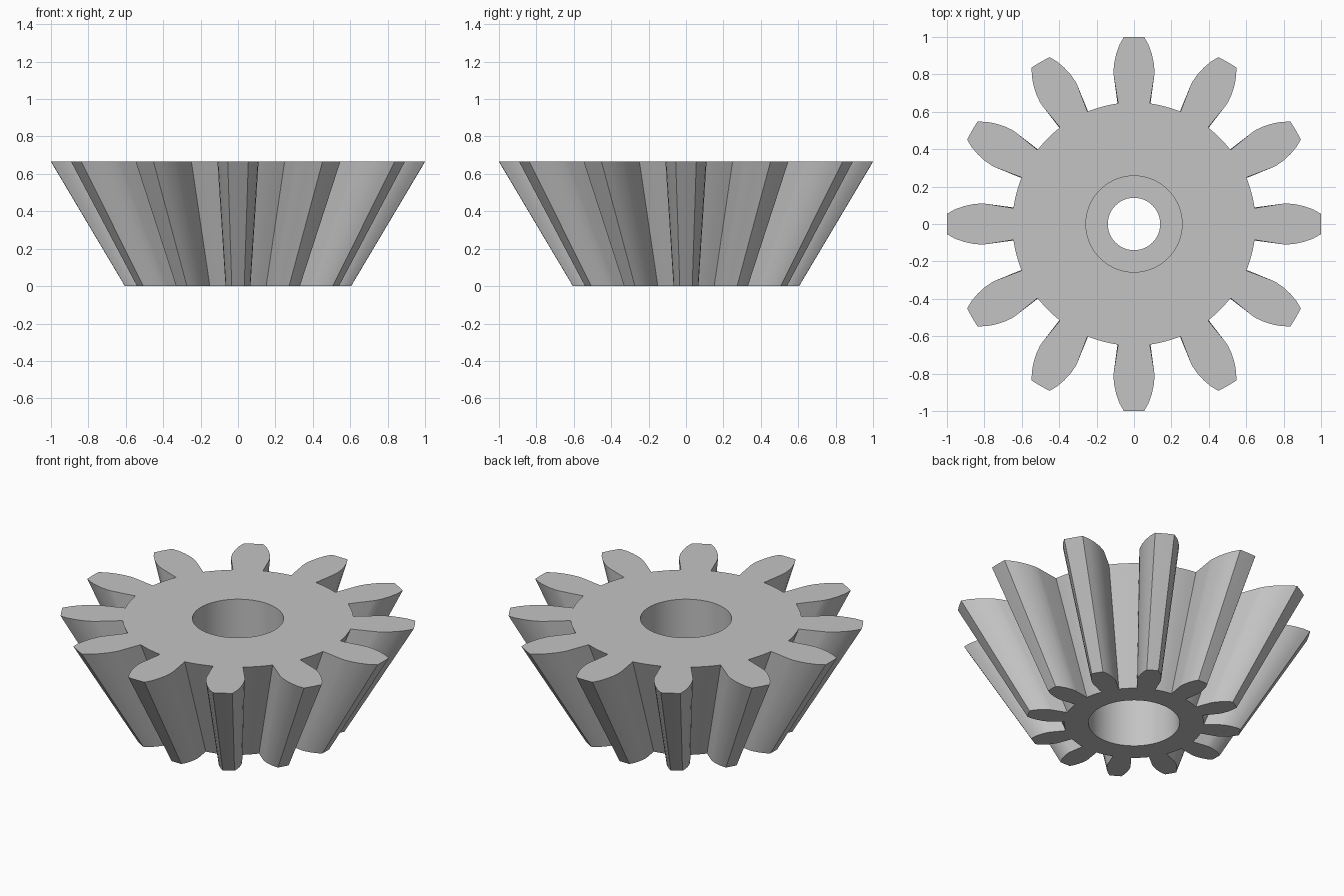
import bpy
import bmesh
from math import sin, cos, radians, pi

cube = bpy.data.objects.get("Cube")
if cube:
    bpy.data.objects.remove(cube, do_unlink=True)

TEETH = 12
HEIGHT = 0.665
TAPER = 0.605          # bottom size relative to the top
BORE, RECESS = 0.14, 0.257
WEB_LOW, WEB_HIGH = 0.305, 0.36

# Tooth flank at the top face: (half width, distance from axis), root to tip
FLANK = [(0.085, 0.645), (0.108, 0.79), (0.11, 0.815), (0.106, 0.86),
         (0.095, 0.91), (0.078, 0.958), (0.055, 0.9985)]


def steel():
    mat = bpy.data.materials.new("grey_steel")
    colour = (0.55, 0.55, 0.55, 1)
    mat.diffuse_color = colour
    mat.use_nodes = True
    mat.node_tree.nodes["Principled BSDF"].inputs["Base Color"].default_value = colour
    return mat


def gear_outline():
    """One closed loop of tooth flanks, tips and root arcs."""
    pitch = 2 * pi / TEETH
    root_radius = 0.65
    root_angle = radians(7.5)
    tooth = [(-w, r) for w, r in FLANK] + [(0, 1)] + [(w, r) for w, r in reversed(FLANK)]
    for step in range(1, 4):
        a = root_angle + (pitch - 2 * root_angle) * step / 4
        tooth.append((root_radius * sin(a), root_radius * cos(a)))
    points = []
    for i in range(TEETH):
        c, s = cos(i * pitch), sin(i * pitch)
        points += [(x * c + y * s, y * c - x * s) for x, y in tooth]
    return points


def new_object(name, bm):
    bmesh.ops.recalc_face_normals(bm, faces=bm.faces)
    mesh = bpy.data.meshes.new(name)
    bm.to_mesh(mesh)
    bm.free()
    obj = bpy.data.objects.new(name, mesh)
    bpy.context.collection.objects.link(obj)
    return obj


def cut_cylinder(target, radius, low, high):
    bm = bmesh.new()
    bmesh.ops.create_cone(bm, cap_ends=True, segments=64, radius1=radius,
                          radius2=radius, depth=high - low)
    bmesh.ops.translate(bm, verts=bm.verts, vec=(0, 0, (low + high) / 2))
    cutter = new_object("bore_cutter", bm)
    cutter.hide_render = True
    mod = target.modifiers.new("bore", 'BOOLEAN')
    mod.operation = 'DIFFERENCE'
    mod.solver = 'EXACT'
    mod.object = cutter
    bpy.ops.object.select_all(action='DESELECT')
    target.select_set(True)
    bpy.context.view_layer.objects.active = target
    bpy.ops.object.modifier_apply(modifier=mod.name)
    bpy.data.objects.remove(cutter, do_unlink=True)


# Tapered gear body lofted between the small and large outlines
bm = bmesh.new()
outline = gear_outline()
bottom = [bm.verts.new((x * TAPER, y * TAPER, 0)) for x, y in outline]
top = [bm.verts.new((x, y, HEIGHT)) for x, y in outline]
bm.faces.new(bottom)
bm.faces.new(top)
for i in range(len(outline)):
    j = (i + 1) % len(outline)
    bm.faces.new((bottom[i], bottom[j], top[j], top[i]))
gear = new_object("bevel_gear", bm)
gear.data.materials.append(steel())

# Recess from each side, leaving a thin web with a narrower bore
cut_cylinder(gear, RECESS, -0.1, WEB_LOW)
cut_cylinder(gear, RECESS, WEB_HIGH, HEIGHT + 0.1)
cut_cylinder(gear, BORE, WEB_LOW - 0.1, WEB_HIGH + 0.1)

bpy.ops.object.shade_smooth_by_angle(angle=radians(25))
